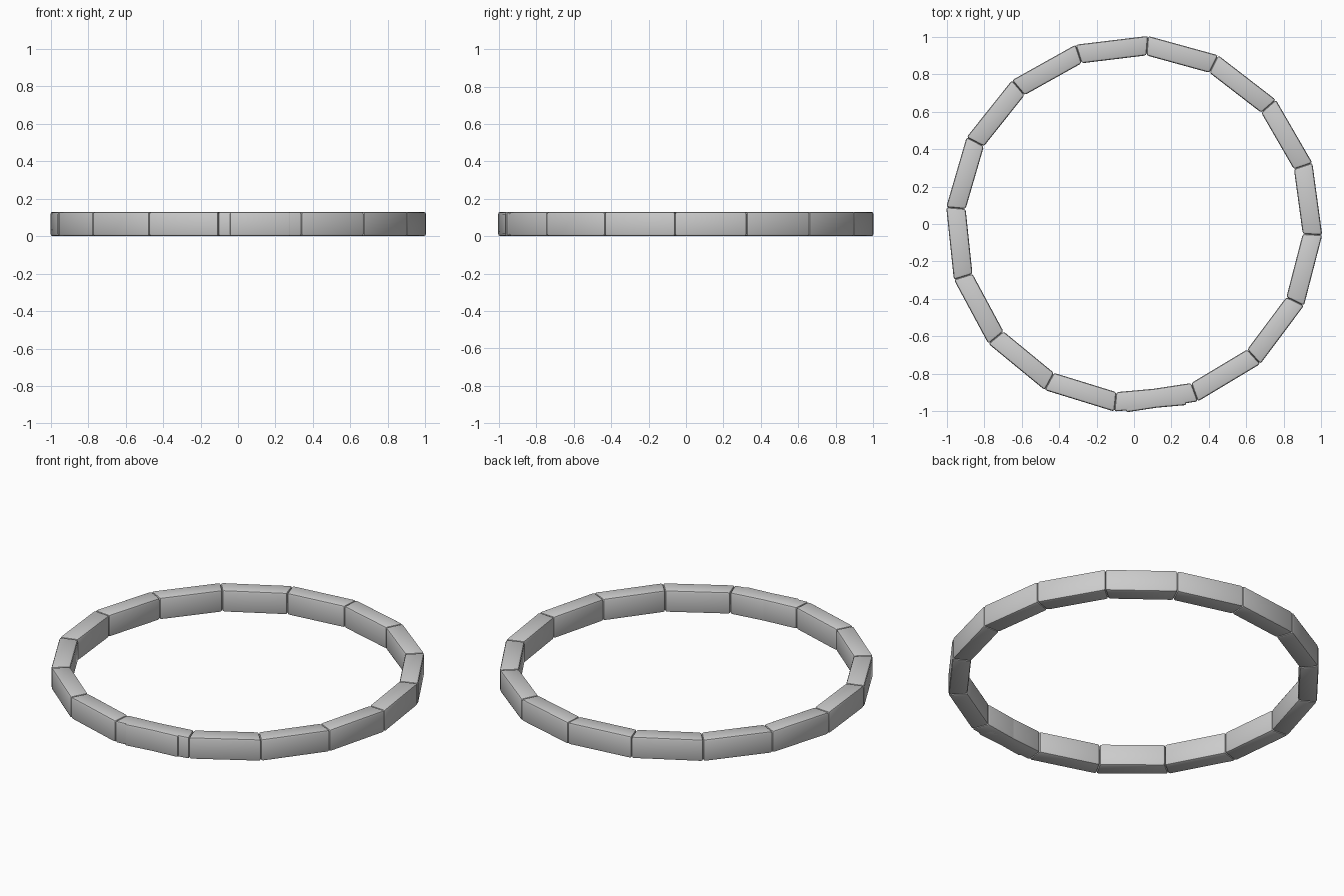
import bpy, bmesh, math

if "Cube" in bpy.data.objects:
    bpy.data.objects.remove(bpy.data.objects["Cube"])

R_OUT, R_IN, H = 1.007, 0.903, 0.13
STEP = 22.28          # angle covered by one stone
START = -96.0         # first stone; the last one overlaps it to close the ring


def ring_stone(index):
    """One straight, mitred kerb stone with softened edges."""
    a1 = math.radians(START - STEP * index + STEP)
    a0 = math.radians(START - STEP * index)
    plan = [(R_IN, a0), (R_OUT, a0), (R_OUT, a1), (R_IN, a1)]
    bm = bmesh.new()
    base = bm.faces.new([bm.verts.new((r * math.cos(a), r * math.sin(a), 0)) for r, a in plan])
    top = bmesh.ops.extrude_face_region(bm, geom=[base])
    for v in top["geom"]:
        if isinstance(v, bmesh.types.BMVert):
            v.co.z = H
    bmesh.ops.recalc_face_normals(bm, faces=bm.faces)
    bmesh.ops.bevel(bm, geom=bm.edges[:], offset=0.012, segments=2,
                    profile=0.5, affect='EDGES')
    mesh = bpy.data.meshes.new("ring_stone")
    bm.to_mesh(mesh)
    bm.free()
    obj = bpy.data.objects.new(f"ring_stone_{index + 1}", mesh)
    bpy.context.collection.objects.link(obj)
    return obj


# Seventeen stones around the circle
stones = [ring_stone(i) for i in range(17)]

# Smooth the softened edges only
for s in stones:
    s.select_set(True)
bpy.context.view_layer.objects.active = stones[0]
bpy.ops.object.shade_smooth_by_angle(angle=math.radians(30))
